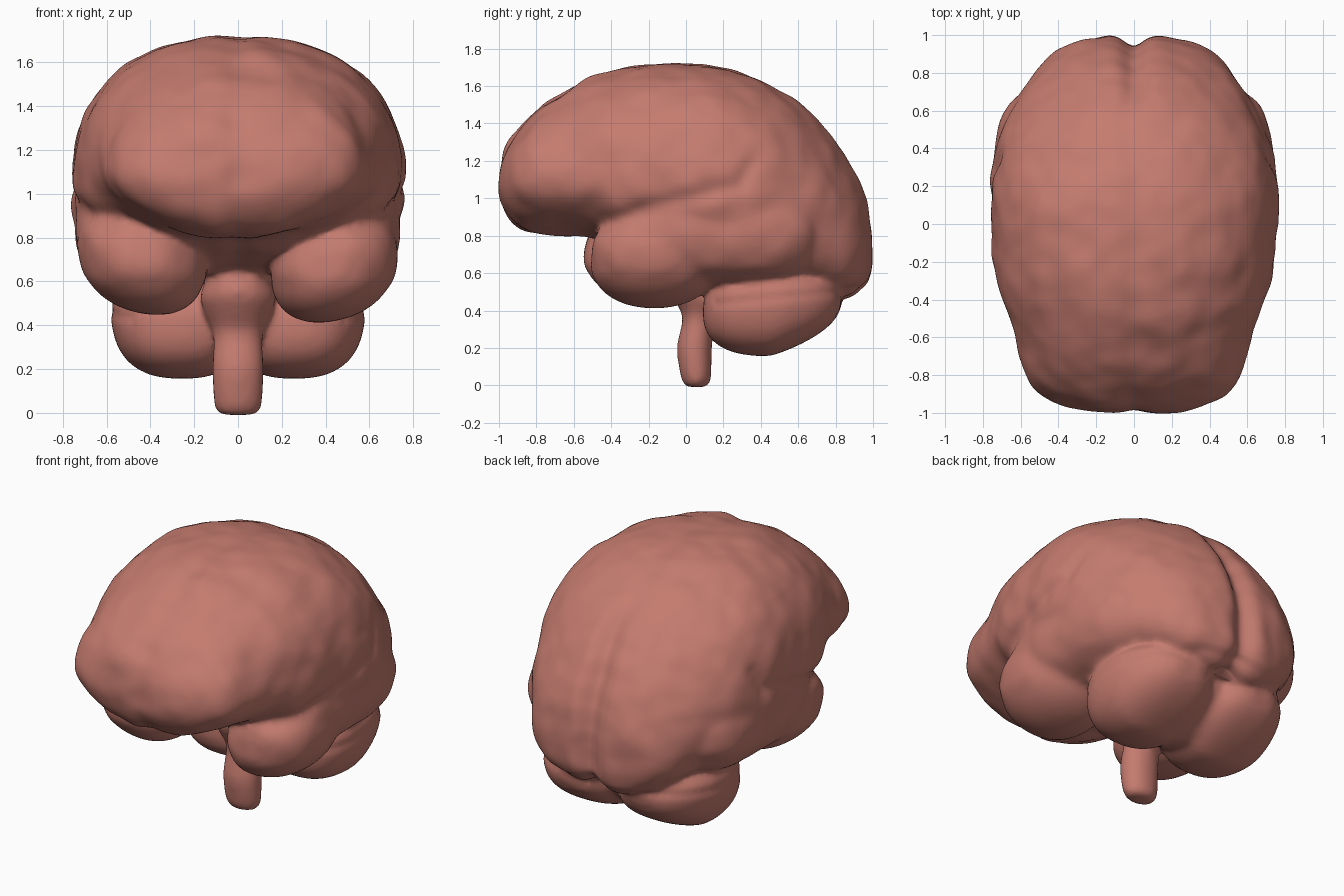
import bpy, bmesh, math
from mathutils import Vector, noise

if "Cube" in bpy.data.objects:
    bpy.data.objects.remove(bpy.data.objects["Cube"])

mat = bpy.data.materials.new("brain pink")
mat.diffuse_color = (0.56, 0.20, 0.16, 1)
mat.use_nodes = True
mat.node_tree.nodes["Principled BSDF"].inputs["Base Color"].default_value = mat.diffuse_color


def spow(v, e):
    return math.copysign(abs(v) ** e, v)


def ramp(v, a, b):
    t = max(0, min(1, (v - a) / (b - a)))
    return t * t * (3 - 2 * t)


def catmull(rows, steps):
    """Smooth in-between rows for a list of equal-length tuples."""
    out = []
    for i in range(len(rows) - 1):
        p = [rows[max(0, min(len(rows) - 1, i + k))] for k in (-1, 0, 1, 2)]
        for s in range(steps):
            t = s / steps
            out.append([0.5 * (2 * b + (c - a) * t + (2 * a - 5 * b + 4 * c - d) * t * t
                               + (3 * b - a - 3 * c + d) * t ** 3) for a, b, c, d in zip(*p)])
    return out + [list(rows[-1])]


def skin(bm, rings):
    rows = [[bm.verts.new(p) for p in r] for r in rings]
    n = len(rows[0])
    faces = []
    for a, b in zip(rows, rows[1:]):
        for i in range(n):
            faces.append(bm.faces.new((a[i], a[(i + 1) % n], b[(i + 1) % n], b[i])))
    faces += [bm.faces.new(rows[0][::-1]), bm.faces.new(rows[-1])]
    bmesh.ops.recalc_face_normals(bm, faces=faces)


def blob(bm, c, r, n=2.0):
    """Superellipsoid: n = 2 is round, larger is boxier."""
    verts = bmesh.ops.create_uvsphere(bm, u_segments=40, v_segments=24, radius=1)["verts"]
    for v in verts:
        k = sum(abs(q) ** n for q in v.co) ** (-1 / n)
        v.co = Vector([c[i] + r[i] * v.co[i] * k for i in range(3)])
    return verts


def path_distance(y, z, path):
    q = Vector((y, z))
    best = 9
    for a, b in zip(path, path[1:]):
        a, b = Vector(a), Vector(b)
        t = max(0, min(1, (q - a).dot(b - a) / (b - a).length_squared))
        best = min(best, (q - a - (b - a) * t).length)
    return best


bm = bmesh.new()

# Cerebrum sections: y, half width, top z, bottom z, z of widest point, upper and lower boxiness
sections = [
    (-0.995, 0.15, 1.14, 0.99, 1.06, 2.0, 2.0), (-0.96, 0.37, 1.27, 0.91, 1.07, 2.0, 2.0),
    (-0.88, 0.51, 1.39, 0.83, 1.09, 2.0, 1.9), (-0.75, 0.585, 1.51, 0.80, 1.11, 2.0, 1.8),
    (-0.52, 0.65, 1.64, 0.79, 1.11, 2.05, 1.9), (-0.38, 0.70, 1.68, 0.74, 1.10, 2.15, 2.4),
    (-0.20, 0.735, 1.715, 0.68, 1.08, 2.25, 2.6), (0.05, 0.755, 1.72, 0.63, 1.05, 2.25, 2.7),
    (0.30, 0.75, 1.67, 0.59, 1.00, 2.2, 2.7), (0.50, 0.69, 1.58, 0.54, 0.95, 2.1, 2.7),
    (0.70, 0.585, 1.43, 0.50, 0.88, 2.05, 2.7), (0.85, 0.48, 1.23, 0.47, 0.80, 2.0, 2.6),
    (0.94, 0.36, 1.06, 0.51, 0.75, 2.0, 2.4), (0.995, 0.15, 0.85, 0.59, 0.71, 2.0, 2.0)]
rings = []
for y, w, zt, zb, zm, up, low in catmull(sections, 4):
    ring = []
    for i in range(56):
        a = 2 * math.pi * i / 56
        c, s = math.cos(a), math.sin(a)
        n, h = (up, zt - zm) if s > 0 else (low, zm - zb)
        ring.append((w * spow(c, 2 / n), y, zm + h * spow(s, 2 / n)))
    rings.append(ring)
skin(bm, rings)

# Temporal lobes, sloping up outwards, the left one higher and further forward
for side, lift, fwd in ((1, 0.0, 0.0), (-1, 0.035, 0.03)):
    lobes = blob(bm, (side * 0.44, -0.17 - fwd, 0.67 + lift), (0.285, 0.34, 0.25), 2.2)
    lobes += blob(bm, (side * 0.46, 0.05, 0.78), (0.28, 0.5, 0.25), 2.3)
    lobes += blob(bm, (side * 0.46, 0.3, 0.78), (0.28, 0.42, 0.25), 2.3)
    for v in lobes:
        v.co.z += 0.18 * (abs(v.co.x) - 0.42)

# Cerebellum: two boxy lobes, narrower below and rising towards the back
lobes = blob(bm, (0, 0.44, 0.41), (0.25, 0.3, 0.2))
for side in (1, -1):
    lobes += blob(bm, (side * 0.28, 0.46, 0.39), (0.3, 0.365, 0.23), 2.6)
for v in lobes:
    t = (0.6 - v.co.z) / 0.44
    v.co.z += t * 0.35 * max(0, v.co.y - 0.45)
    v.co.x *= 1.05 - 0.14 * t - 0.25 * max(0, v.co.y - 0.5)

# Brain stem: z, centre y, half width, half depth
stem = [(-0.005, 0.055, 0.075, 0.05), (0.03, 0.055, 0.105, 0.075), (0.2, 0.045, 0.115, 0.09),
        (0.36, 0.07, 0.11, 0.085), (0.46, 0.07, 0.15, 0.13), (0.54, 0.06, 0.17, 0.16),
        (0.63, 0.06, 0.13, 0.15), (0.85, 0.08, 0.09, 0.12)]
skin(bm, [[(w * math.cos(a), y + d * math.sin(a), z)
           for a in (2 * math.pi * i / 32 for i in range(32))]
          for z, y, w, d in catmull(stem, 4)])

# Fuse all lobes into one skin and soften the joins
me = bpy.data.meshes.new("brain")
bm.to_mesh(me)
bm.free()
brain = bpy.data.objects.new("brain", me)
bpy.context.collection.objects.link(brain)
m = brain.modifiers.new("fuse", "REMESH")
m.mode, m.voxel_size = "VOXEL", 0.02
m = brain.modifiers.new("soften", "SMOOTH")
m.factor, m.iterations = 0.5, 12
bpy.context.view_layer.objects.active = brain
brain.select_set(True)
for m in list(brain.modifiers):
    bpy.ops.object.modifier_apply(modifier=m.name)

side_fissure = [(-0.45, 0.85), (-0.2, 0.95), (0.1, 1.02), (0.28, 1.07), (0.35, 1.18)]


def folds(p, nrm):
    """Gentle folds, the midline cleft, the side fissures and the cerebellum crease."""
    cerebrum = ramp(p.z, 0.55, 0.65) if p.y < 0.8 else 1
    d = 0.005 + cerebrum * (0.014 * noise.noise(p * 4) + 0.008 * noise.noise(p * 8))
    depth = 0.012 + 0.045 * ramp(p.y, 0.5, 0.95)
    d -= cerebrum * depth * math.exp(-(p.x / 0.07) ** 2)
    if abs(p.x) > 0.3:
        d -= 0.018 * abs(nrm.x) * math.exp(-(path_distance(p.y, p.z, side_fissure) / 0.05) ** 2)
    if p.y > 0.15 and p.z < 0.55:
        crease = p.z - 0.47 - 0.1 * (p.y - 0.5)
        d -= 0.008 * math.exp(-(crease / 0.025) ** 2)
    return d


me = brain.data
moved = [v.co + v.normal * folds(v.co, v.normal) for v in me.vertices]
for v, p in zip(me.vertices, moved):
    v.co = p
me.materials.clear()
me.materials.append(mat)
for f in me.polygons:
    f.use_smooth = True
    f.material_index = 0
